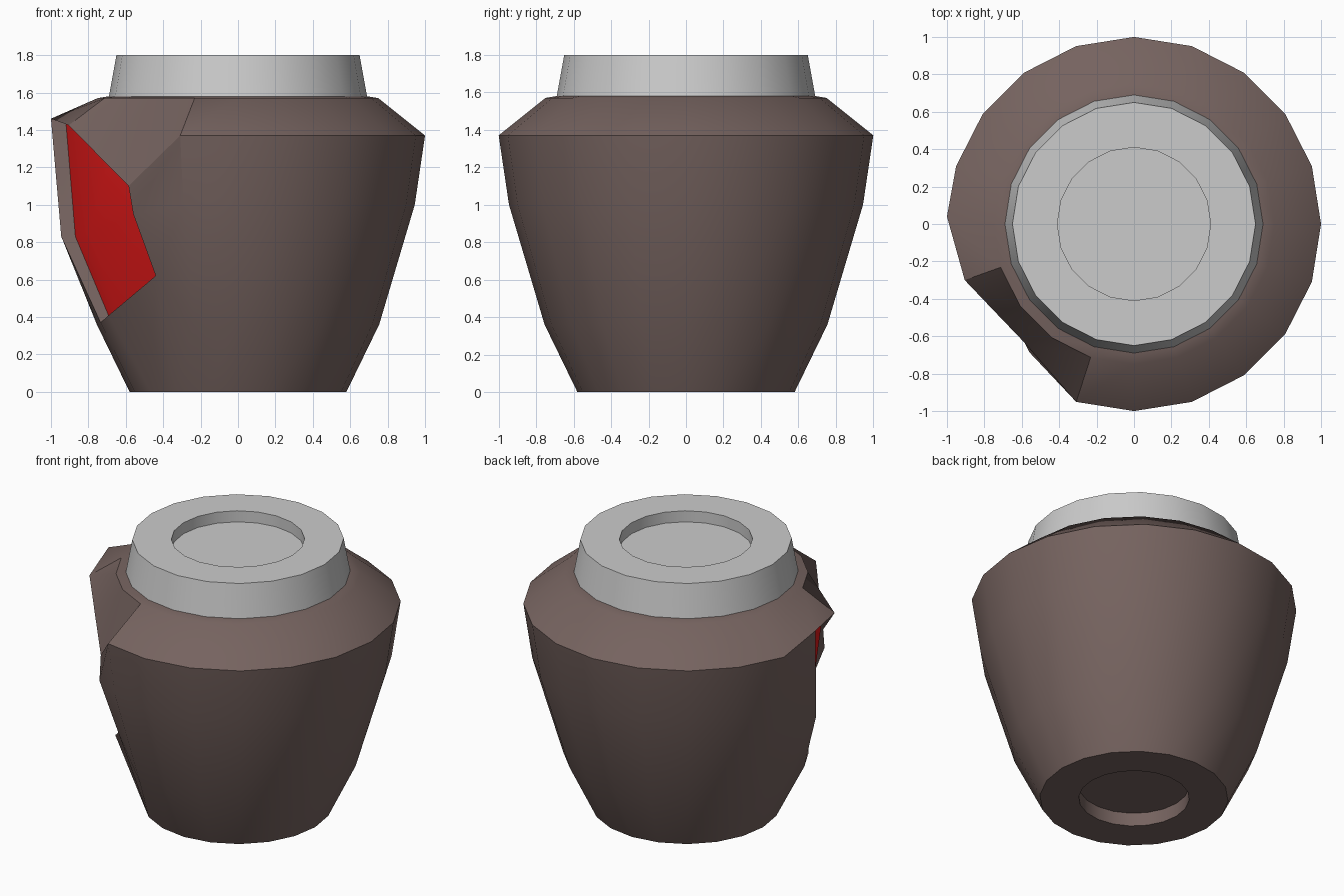
import bpy, bmesh, math
from mathutils import Vector

if "Cube" in bpy.data.objects:
    bpy.data.objects.remove(bpy.data.objects["Cube"])

SIDES = 20


def material(name, color):
    m = bpy.data.materials.new(name)
    m.diffuse_color = (*color, 1)
    m.use_nodes = True
    m.node_tree.nodes["Principled BSDF"].inputs["Base Color"].default_value = m.diffuse_color
    return m


def lathe(bm, profile):
    """Revolve (radius, height) points; returns rings of vertices."""
    rings = []
    for r, z in profile:
        rings.append([bm.verts.new((r * math.cos(math.tau * k / SIDES),
                                    r * math.sin(math.tau * k / SIDES), z))
                      for k in range(SIDES)])
    return rings


def bridge(bm, rings, skip=()):
    for i in range(len(rings) - 1):
        for k in range(SIDES):
            if (i, k) not in skip:
                n = (k + 1) % SIDES
                bm.faces.new((rings[i][k], rings[i][n], rings[i + 1][n], rings[i + 1][k]))


def finish(bm, name, mat=None, recalc=True):
    if recalc:
        bmesh.ops.recalc_face_normals(bm, faces=bm.faces[:])
    me = bpy.data.meshes.new(name)
    bm.to_mesh(me)
    bm.free()
    ob = bpy.data.objects.new(name, me)
    bpy.context.collection.objects.link(ob)
    if mat:
        me.materials.append(mat)
    bpy.ops.object.select_all(action='DESELECT')
    ob.select_set(True)
    bpy.context.view_layer.objects.active = ob
    bpy.ops.object.shade_smooth_by_angle(angle=math.radians(30))
    return ob


brown = material("dark_clay", (0.18, 0.125, 0.115))
red = material("red_inside", (0.8, 0.01, 0.01))

# Jar body, with a recessed foot and a broken hole at the front left
bm = bmesh.new()
rings = lathe(bm, [(0.34, 0.09), (0.34, 0), (0.58, 0), (0.755, 0.36),
                   (0.945, 1.0), (1.0, 1.37), (0.75, 1.57), (0.69, 1.58)])
moved = {
    (5, 10): (-1.0, 0.04, 1.46), (5, 11): (-0.905, -0.30, 1.425),
    (5, 12): (-0.745, -0.468, 1.262), (5, 13): (-0.585, -0.635, 1.10),
    (4, 13): (-0.56, -0.685, 0.95), (3, 13): (-0.44, -0.655, 0.62),
    (3, 12): (-0.69, -0.33, 0.41), (3, 11): (-0.735, -0.22, 0.37),
    (4, 11): (-0.84, -0.13, 0.60), (4, 10): (-0.945, -0.045, 0.83),
}
for (i, k), co in moved.items():
    rings[i][k].co = co
bridge(bm, rings, skip={(4, 10), (4, 11), (4, 12), (3, 11), (3, 12)})
bm.faces.new(rings[0])

# Thickness of the broken edge
outer = [rings[i][k] for i, k in moved]
inner_co = [Vector((v.co.x * 0.92, v.co.y * 0.92, v.co.z - (0.02 if j < 4 else 0)))
            for j, v in enumerate(outer)]
inner = [bm.verts.new(c) for c in inner_co]
for j in range(len(outer)):
    n = (j + 1) % len(outer)
    bm.faces.new((outer[j], outer[n], inner[n], inner[j]))
finish(bm, "jar_body", brown)

# Red surface seen inside the hole
bm = bmesh.new()
v = [bm.verts.new(c) for c in inner_co]
mid = bm.verts.new((-0.80, -0.20, 0.85))
for f in ((0, 1, 9), (1, 2, 3, 4), (4, 5, 6), (6, 7, 8, 9)):
    vs = [v[j] for j in f]
    vs.insert(2 if f == (0, 1, 9) else len(vs), mid)
    face = bm.faces.new(vs)
    face.normal_update()
    if face.normal.dot(Vector((-0.7, -0.7, 0))) < 0:
        face.normal_flip()
finish(bm, "red_inside", red, recalc=False)

# Grey lid with a round recess
bm = bmesh.new()
rings = lathe(bm, [(0.69, 1.58), (0.65, 1.8), (0.41, 1.8), (0.41, 1.725)])
bridge(bm, rings)
bm.faces.new(rings[0])
bm.faces.new(rings[-1])
finish(bm, "lid")
